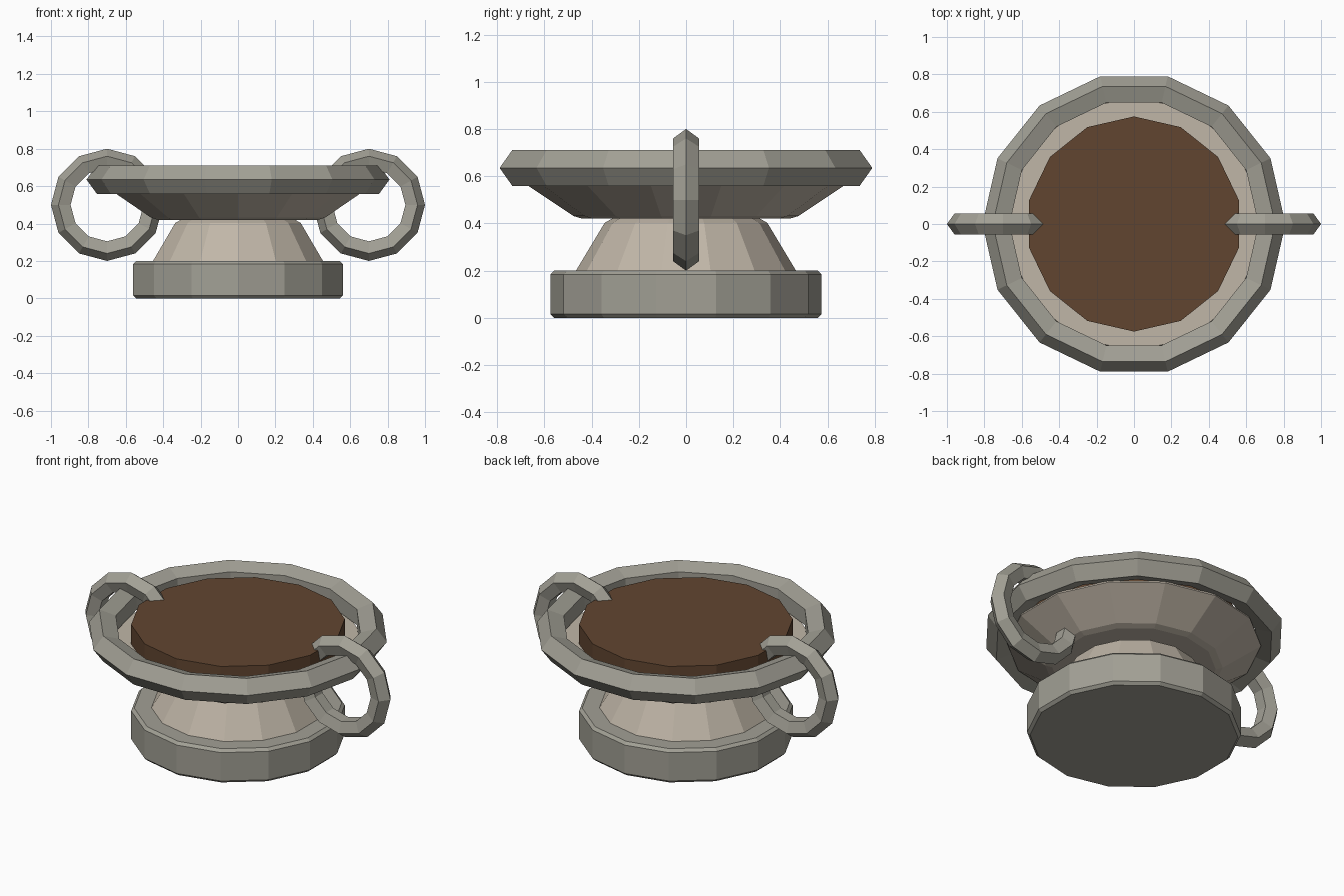
import bpy
import math

if "Cube" in bpy.data.objects:
    bpy.data.objects.remove(bpy.data.objects["Cube"])


def material(name, rgb):
    m = bpy.data.materials.new(name)
    m.diffuse_color = (*rgb, 1)
    m.use_nodes = True
    m.node_tree.nodes["Principled BSDF"].inputs["Base Color"].default_value = m.diffuse_color
    return m


stone = material("weathered_stone", (0.36, 0.35, 0.30))
pale = material("pale_stone", (0.53, 0.47, 0.39))
earth = material("soil", (0.12, 0.06, 0.03))


def finish(name, mat):
    ob = bpy.context.object
    ob.name = name
    ob.data.materials.append(mat)
    return ob


def drum(name, r1, r2, z0, z1, mat, bevel=0.0):
    """14-sided tapered drum between two heights, with chamfered rims."""
    bpy.ops.mesh.primitive_cone_add(vertices=14, radius1=r1, radius2=r2,
                                    depth=z1 - z0, location=(0, 0, (z0 + z1) / 2))
    ob = finish(name, mat)
    if bevel:
        mod = ob.modifiers.new("chamfer", 'BEVEL')
        mod.width = bevel
        mod.segments = 1
        mod.limit_method = 'ANGLE'
        mod.angle_limit = math.radians(30)
    return ob


def ring(name, major, minor, segments, location, mat, rotation=(0, 0, 0)):
    """Ring with a five-sided cross-section."""
    bpy.ops.mesh.primitive_torus_add(major_radius=major, minor_radius=minor,
                                     major_segments=segments, minor_segments=5,
                                     location=location, rotation=rotation)
    return finish(name, mat)


# Foot, pedestal and shallow bowl
drum("base", 0.575, 0.575, 0.0, 0.20, stone, 0.016)
drum("pedestal", 0.478, 0.334, 0.18, 0.42, pale, 0.02)
drum("bowl", 0.46, 0.70, 0.42, 0.58, pale, 0.02)

# Rim around the bowl and soil filling
ring("rim", 0.73, 0.08, 14, (0, 0, 0.635), stone)
drum("soil_fill", 0.575, 0.575, 0.575, 0.695, earth)

# Upright ring handles on both sides
for side, x in (("left", -0.70), ("right", 0.70)):
    ring(side + "_handle", 0.242, 0.058, 12, (x, 0, 0.50), stone,
         (math.pi / 2, 0, 0))
